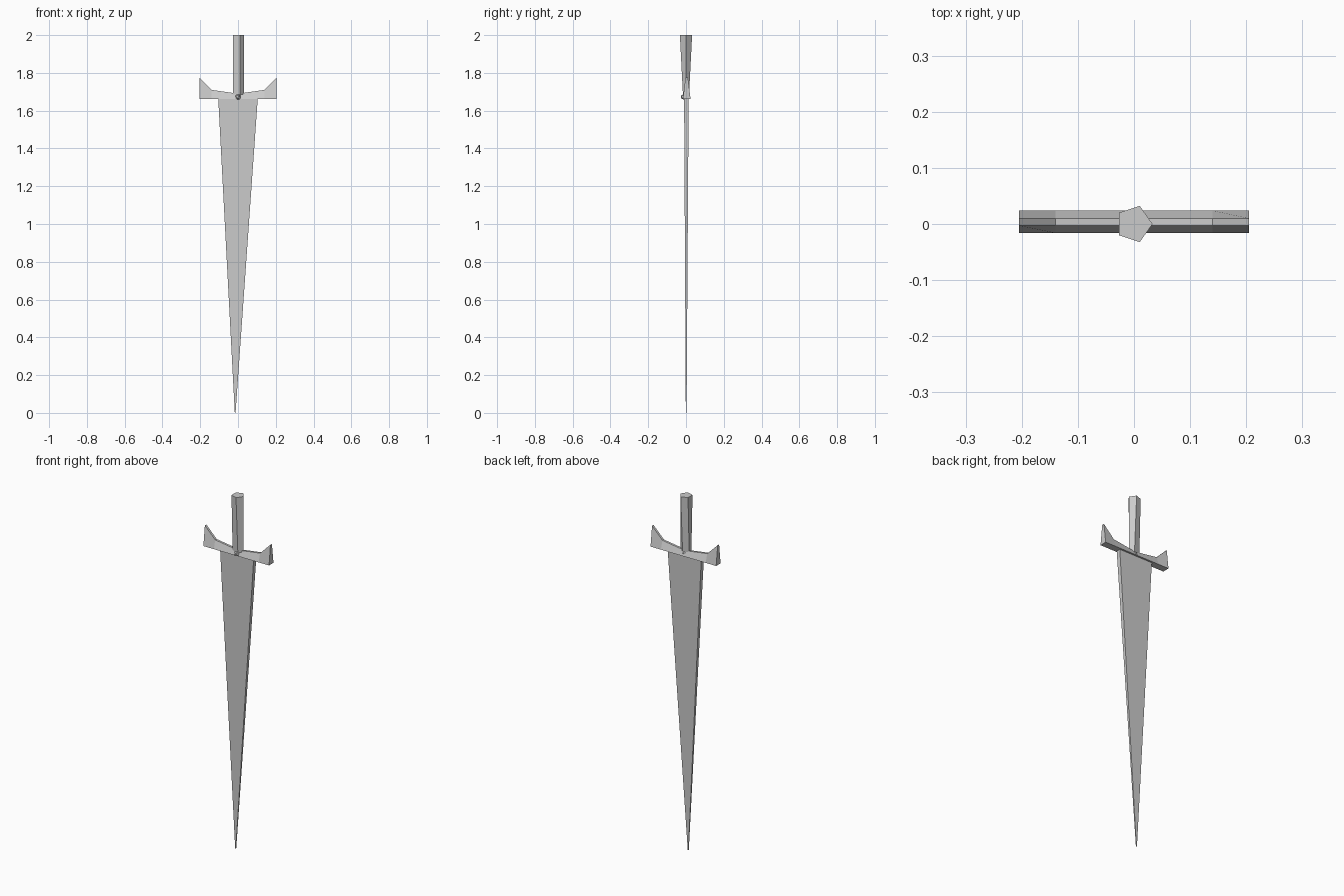
import bpy, math

if "Cube" in bpy.data.objects:
    bpy.data.objects.remove(bpy.data.objects["Cube"])


def add_mesh(name, verts, faces):
    mesh = bpy.data.meshes.new(name)
    mesh.from_pydata(verts, [], faces)
    obj = bpy.data.objects.new(name, mesh)
    bpy.context.collection.objects.link(obj)
    return obj


def loft(name, lower, upper):
    """Closed prism between two rings, both counter-clockwise from above."""
    n = len(lower)
    sides = [(i, (i + 1) % n, n + (i + 1) % n, n + i) for i in range(n)]
    caps = [tuple(reversed(range(n))), tuple(range(n, 2 * n))]
    return add_mesh(name, lower + upper, sides + caps)


def rect(x0, x1, y0, y1, z):
    return [(x0, y0, z), (x1, y0, z), (x1, y1, z), (x0, y1, z)]


# Blade: flat tapering bar with a slightly off-centre point
loft("blade", rect(-0.017, -0.013, -0.001, 0.003, 0.0),
     rect(-0.105, 0.105, -0.010, 0.014, 1.672))

# Cross guard: upswept profile, wide underneath and narrow along the top
profile = [(-0.205, 1.775), (-0.14, 1.71), (0, 1.69), (0.14, 1.71), (0.205, 1.775)]
verts, faces = [], []
for x, z in profile:
    verts += [(x, -0.016, 1.663), (x, 0.024, 1.663), (x, 0.010, z), (x, -0.003, z)]
for s in range(len(profile) - 1):
    for k in range(4):
        a, b = s * 4 + k, s * 4 + (k + 1) % 4
        faces.append((a, a + 4, b + 4, b))
end = 4 * (len(profile) - 1)
faces += [(0, 1, 2, 3), (end + 3, end + 2, end + 1, end)]
add_mesh("cross_guard", verts, faces)


# Grip: five-sided, flattening front to back toward the guard
def pentagon(z, sy):
    return [(0.033 * math.cos(math.tau * i / 5),
             0.034 * sy * math.sin(math.tau * i / 5), z) for i in range(5)]


loft("grip", pentagon(1.685, 0.5), pentagon(2.0, 1.0))

# Small faceted stud at the centre of the guard
bpy.ops.mesh.primitive_ico_sphere_add(subdivisions=1, radius=1, location=(0, -0.002, 1.673))
stud = bpy.context.object
stud.name = "guard_stud"
stud.scale = (0.017, 0.028, 0.018)
